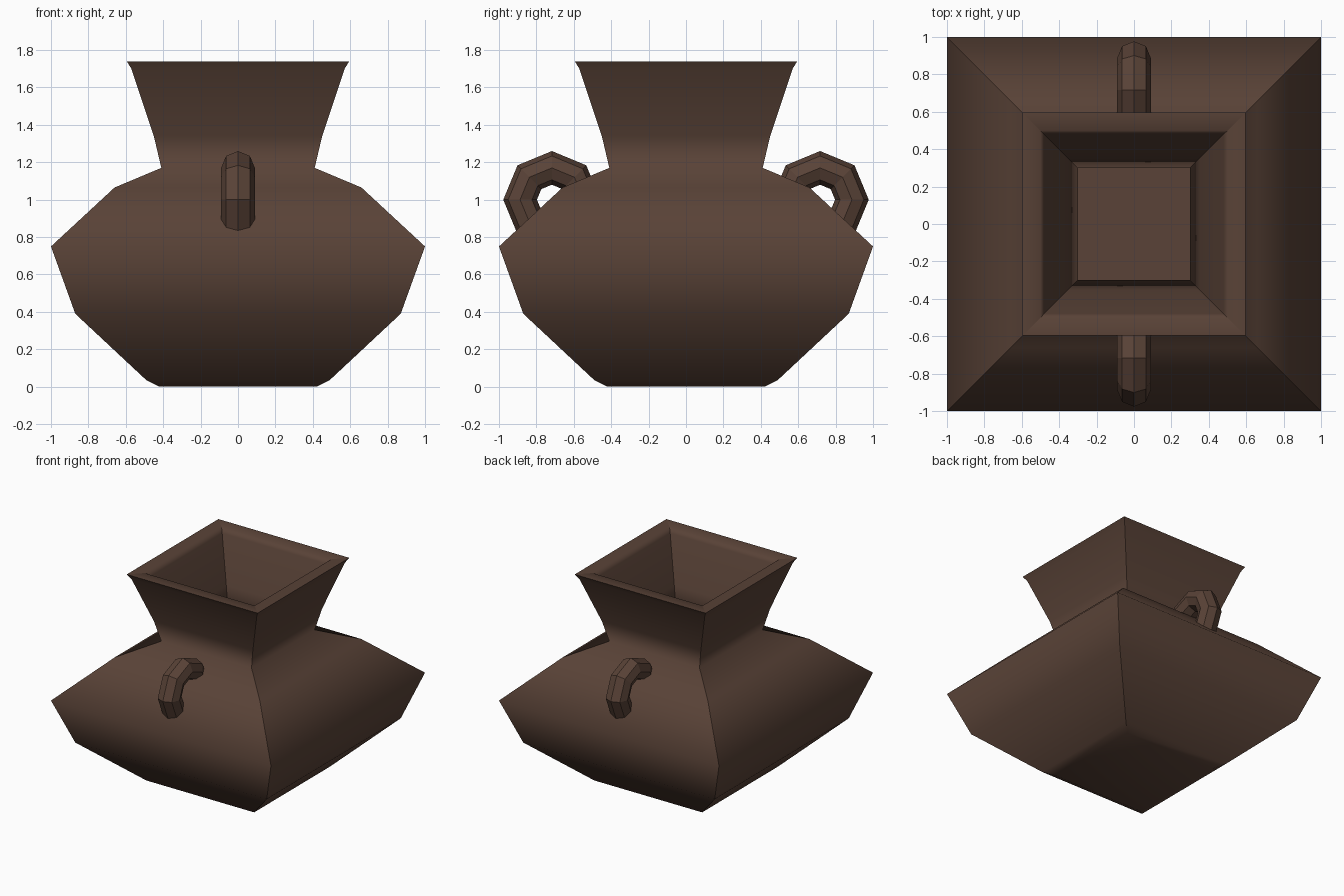
import bpy, bmesh, math

if "Cube" in bpy.data.objects:
    bpy.data.objects.remove(bpy.data.objects["Cube"])

clay = bpy.data.materials.new("dark_clay")
clay.diffuse_color = (0.10, 0.055, 0.038, 1)
clay.use_nodes = True
clay.node_tree.nodes["Principled BSDF"].inputs["Base Color"].default_value = clay.diffuse_color

# Square pot: (half width, height) from the underside, up over the lip, down to the inner floor
profile = [(0.42, 0.0), (0.49, 0.035), (0.87, 0.39), (1.0, 0.75), (0.66, 1.065),
           (0.41, 1.17), (0.45, 1.34), (0.57, 1.70), (0.595, 1.74),
           (0.50, 1.74), (0.48, 1.70), (0.355, 1.35), (0.30, 1.17), (0.60, 0.99),
           (0.88, 0.74), (0.78, 0.43), (0.43, 0.10)]
RIM = 8

bm = bmesh.new()
rings = [[bm.verts.new((sx * w, sy * w, z)) for sx, sy in ((1, -1), (1, 1), (-1, 1), (-1, -1))]
         for w, z in profile]
for a, b in zip(rings, rings[1:]):
    for i in range(4):
        j = (i + 1) % 4
        bm.faces.new((a[i], a[j], b[j], b[i]))
bm.faces.new(rings[0][::-1])
bm.faces.new(rings[-1])
bmesh.ops.recalc_face_normals(bm, faces=bm.faces)

# Smooth up the profile, but crisp at the four corners, the rim and the inner floor
for f in bm.faces:
    f.smooth = True
for a, b in zip(rings, rings[1:]):
    for u, v in zip(a, b):
        bm.edges.get((u, v)).smooth = False
for r in (rings[RIM], rings[-1]):
    for i in range(4):
        bm.edges.get((r[i], r[(i + 1) % 4])).smooth = False

mesh = bpy.data.meshes.new("pot_body")
bm.to_mesh(mesh)
bm.free()
mesh.materials.append(clay)
bpy.context.collection.objects.link(bpy.data.objects.new("pot_body", mesh))

# Faceted ring handles on the front and back shoulders
for name, side in (("front_handle", -1), ("back_handle", 1)):
    bpy.ops.mesh.primitive_torus_add(major_segments=8, minor_segments=8,
                                     major_radius=0.17, minor_radius=0.09,
                                     location=(0, side * 0.717, 1.0),
                                     rotation=(0, math.pi / 2, 0))
    ring = bpy.context.object
    ring.name = name
    ring.data.materials.append(clay)
    bpy.ops.object.shade_flat()
